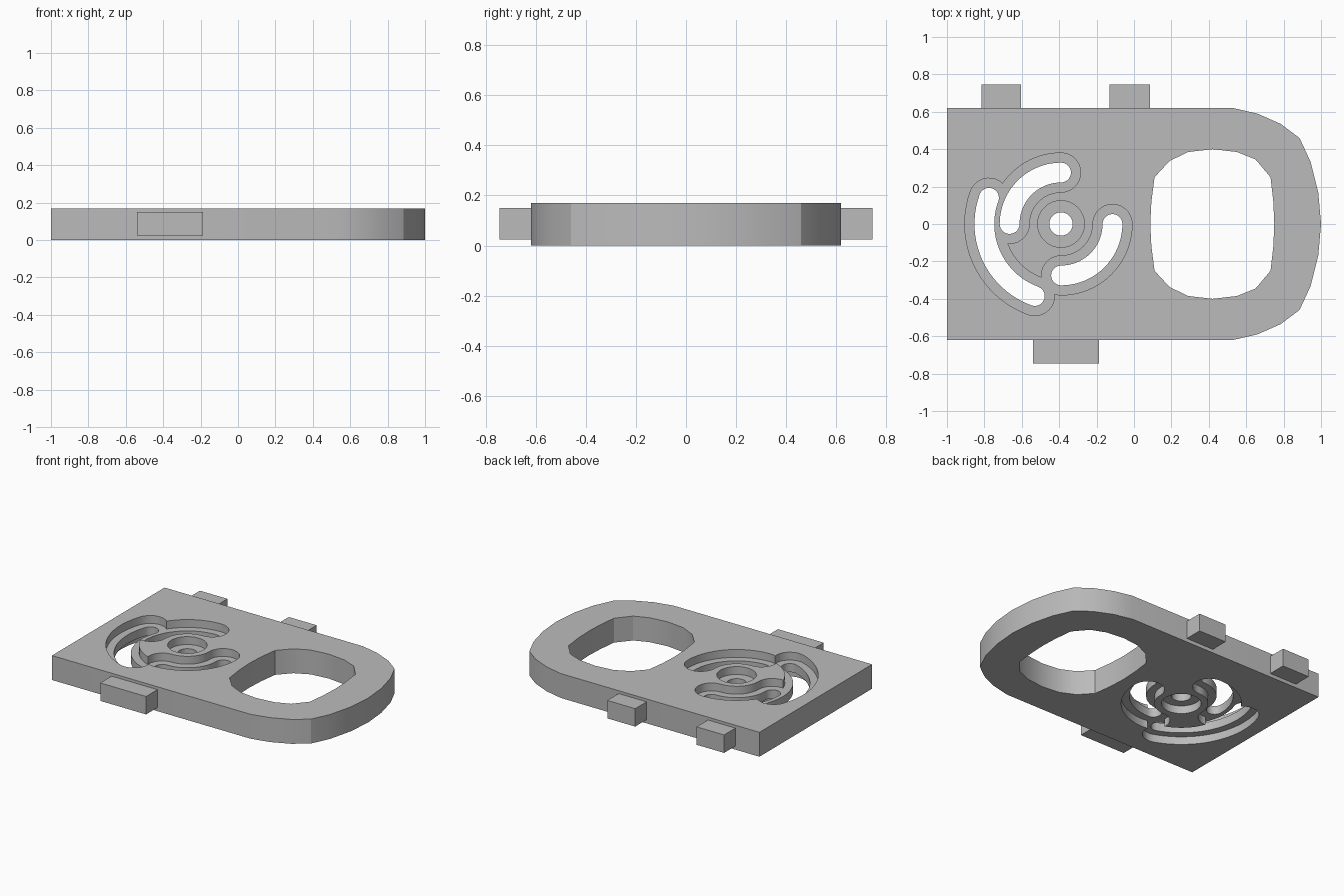
import bpy
import bmesh
from math import cos, sin, radians

cube = bpy.data.objects.get("Cube")
if cube:
    bpy.data.objects.remove(cube, do_unlink=True)

H = 0.17               # plate thickness
STEP = 0.055           # recess depth on each side
HUB = (-0.39, 0.0)     # centre of the slot pattern

grey = bpy.data.materials.new("plain grey")
grey.use_nodes = True
grey.diffuse_color = (0.5, 0.5, 0.5, 1)
grey.node_tree.nodes["Principled BSDF"].inputs["Base Color"].default_value = (0.5, 0.5, 0.5, 1)


def prism(name, outline, z0, z1):
    """Extrude a flat outline between two heights."""
    bm = bmesh.new()
    face = bm.faces.new([bm.verts.new((x, y, z0)) for x, y in outline])
    top = bmesh.ops.extrude_face_region(bm, geom=[face])["geom"]
    verts = [v for v in top if isinstance(v, bmesh.types.BMVert)]
    bmesh.ops.translate(bm, verts=verts, vec=(0, 0, z1 - z0))
    bmesh.ops.recalc_face_normals(bm, faces=bm.faces)
    mesh = bpy.data.meshes.new(name)
    bm.to_mesh(mesh)
    bm.free()
    mesh.materials.append(grey)
    obj = bpy.data.objects.new(name, mesh)
    bpy.context.collection.objects.link(obj)
    return obj


def arc(centre, radius, a0, a1, n):
    """Points along an arc, angles in degrees."""
    angles = [radians(a0 + (a1 - a0) * i / n) for i in range(n + 1)]
    return [(centre[0] + radius * cos(a), centre[1] + radius * sin(a)) for a in angles]


def slot(radius, half, a0, a1):
    """Curved slot with round ends."""
    start, end = arc(HUB, radius, a0, a1, 1)
    return (arc(HUB, radius + half, a0, a1, 20)
            + arc(end, half, a1, a1 + 180, 14)[1:-1]
            + arc(HUB, radius - half, a1, a0, 20)
            + arc(start, half, a0 + 180, a0 + 360, 14)[1:-1])


def mirrored(half):
    """Complete an outline whose upper half is given, ends on y = 0 shared."""
    return half + [(x, -y) for x, y in reversed(half) if y > 0]


def cut(target, outline, z0, z1):
    """Remove a prism from the target and discard the cutter."""
    cutter = prism("cutter", outline, z0, z1)
    cutter.hide_render = True
    mod = target.modifiers.new("cut", "BOOLEAN")
    mod.operation = "DIFFERENCE"
    mod.solver = "EXACT"
    mod.object = cutter
    bpy.context.view_layer.objects.active = target
    bpy.ops.object.modifier_apply(modifier=mod.name)
    bpy.data.objects.remove(cutter, do_unlink=True)


# Plate with one rounded end
plate = prism("plate", mirrored([
    (-1, 0.62), (0.53, 0.62), (0.66, 0.59), (0.785, 0.535),
    (0.885, 0.46), (0.945, 0.33), (0.985, 0.17), (1, 0)]), 0, H)

# Large window
cut(plate, mirrored([
    (0.087, 0), (0.093, 0.12), (0.11, 0.25), (0.19, 0.337), (0.29, 0.385),
    (0.42, 0.4), (0.55, 0.385), (0.65, 0.345), (0.73, 0.25), (0.745, 0.12),
    (0.75, 0)]), -0.1, H + 0.1)

# Through slots and hub hole, each with a wider recess on both sides
slots = [(0.275, 90, 180), (0.275, 270, 360), (0.41, 160, 250)]
narrow = [slot(r, 0.053, a, b) for r, a, b in slots]
wide = [slot(r, 0.105, a, b) for r, a, b in slots]
narrow.append(arc(HUB, 0.0625, 0, 360, 32)[:-1])
wide.append(arc(HUB, 0.125, 0, 360, 32)[:-1])
for outline in wide:
    cut(plate, outline, H - STEP, H + 0.1)
    cut(plate, outline, -0.1, STEP)
for outline in narrow:
    cut(plate, outline, -0.1, H + 0.1)

# Edge tabs
for name, x0, x1, y0, y1 in [
        ("front_tab", -0.54, -0.187, -0.745, -0.62),
        ("back_tab_right", -0.815, -0.603, 0.62, 0.745),
        ("back_tab_left", -0.13, 0.085, 0.62, 0.745)]:
    prism(name, [(x0, y0), (x1, y0), (x1, y1), (x0, y1)], 0.025, 0.15)

# Smooth curved walls, crisp edges
bpy.ops.object.select_all(action="DESELECT")
plate.select_set(True)
bpy.context.view_layer.objects.active = plate
bpy.ops.object.shade_smooth_by_angle(angle=radians(25))
